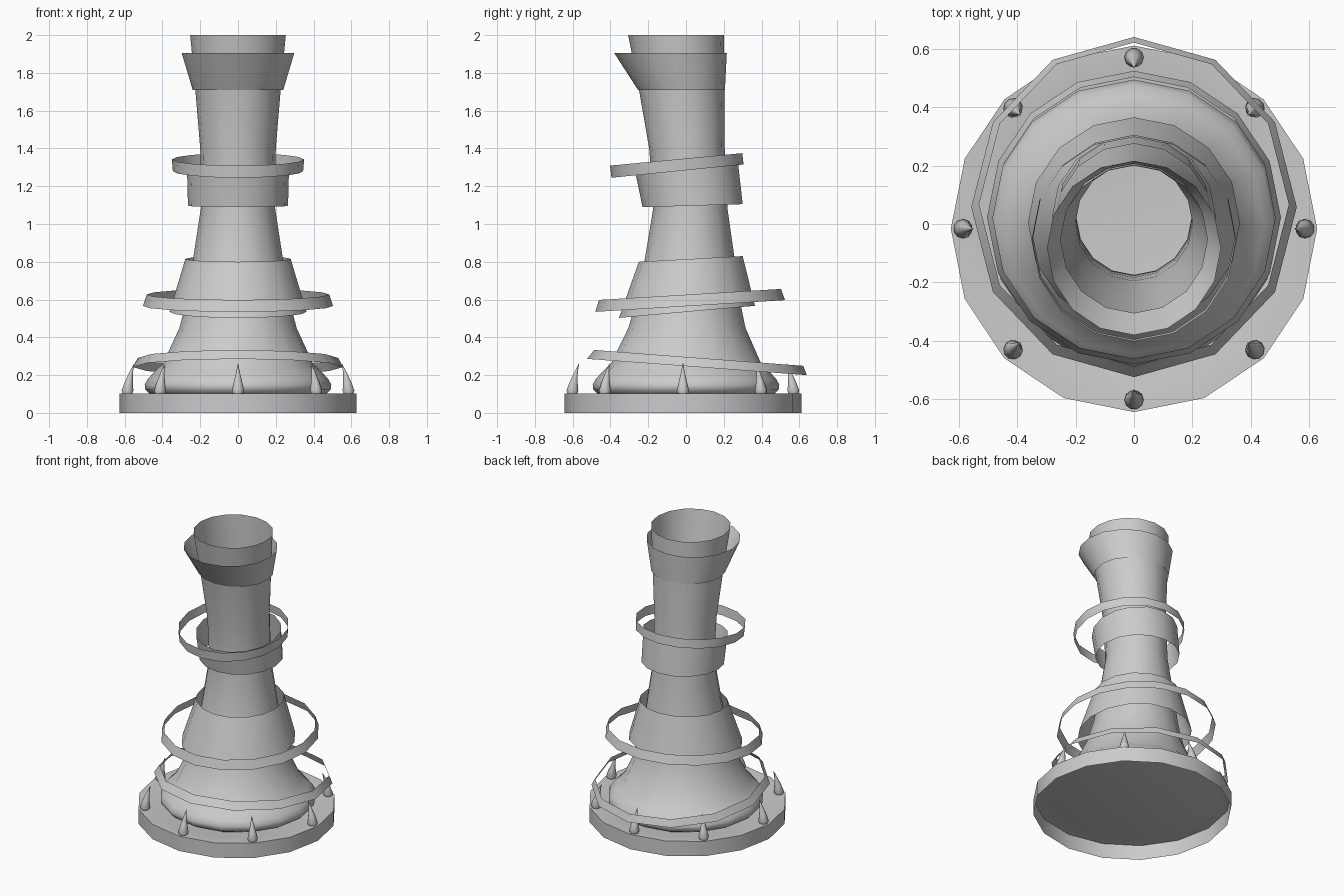
import bpy
import math

if "Cube" in bpy.data.objects:
    bpy.data.objects.remove(bpy.data.objects["Cube"])


def loft(name, rings, sides=16, cap=False, shift=(0, 0), turn=0):
    """Open shell through rings of (centre_y, centre_z, radius_x, radius_y, rise at back)."""
    verts, faces = [], []
    ct, st = math.cos(turn), math.sin(turn)
    for cy, cz, rx, ry, rise in rings:
        for i in range(sides):
            a = 2 * math.pi * i / sides
            x, y = rx * math.cos(a), cy + ry * math.sin(a)
            verts.append((shift[0] + x * ct - y * st, shift[1] + x * st + y * ct,
                          cz + rise * math.sin(a)))
    for k in range(len(rings) - 1):
        for i in range(sides):
            j = (i + 1) % sides
            lo, hi = k * sides, (k + 1) * sides
            faces.append((lo + i, lo + j, hi + j, hi + i))
    if cap:
        top = (len(rings) - 1) * sides
        faces.append(tuple(range(top, top + sides)))
    mesh = bpy.data.meshes.new(name)
    mesh.from_pydata(verts, [], faces)
    obj = bpy.data.objects.new(name, mesh)
    bpy.context.collection.objects.link(obj)
    bpy.ops.object.select_all(action='DESELECT')
    obj.select_set(True)
    bpy.context.view_layer.objects.active = obj
    bpy.ops.object.shade_smooth_by_angle(angle=math.radians(40))
    return obj


# Base plate: open underneath, closed on top with a shallow dish around the foot
BASE_Y = -0.0165
loft("base_plate", [(BASE_Y, 0, .627, .627, 0), (BASE_Y, .103, .627, .627, 0),
                    (BASE_Y, .10, .54, .54, 0), (BASE_Y, .085, .47, .47, 0)], cap=True)

# Leaning hollow column with a rounded, bulging foot
column = [(0, .088, .44), (0, .105, .472), (0, .125, .491), (0, .15, .494), (0, .18, .477),
          (0, .215, .445), (0, .26, .398),
          (.005, .45, .31), (.012, .60, .272), (.02, .82, .237), (.023, 1.08, .197),
          (.015, 1.25, .198), (.005, 1.40, .20), (-.022, 1.70, .225), (-.053, 2.0, .253)]
loft("column", [(y, z, r, r, 0) for y, z, r in column])

# Sleeves around the column
loft("lower_sleeve", [(.005, .535, .363, .36, .032), (.025, .815, .279, .275, .015)])
loft("middle_sleeve", [(.035, 1.097, .265, .265, .008), (.005, 1.292, .27, .27, .035)])
loft("top_collar", [(-.024, 1.71, .24, .23, 0), (-.082, 1.905, .298, .298, 0)])

# Loose tilted hoops
loft("lower_hoop", [(.058, .243, .557, .582, -.043), (.067, .291, .53, .554, -.042)], sides=12)
loft("middle_hoop", [(.022, .566, .503, .502, .031), (.021, .627, .483, .482, .029)])
loft("upper_hoop", [(-.045, 1.28, .345, .35, .035), (-.052, 1.342, .35, .35, .033)])

# Ring of inward-leaning spikes on the plate
for i in range(8):
    a = i * math.pi / 4
    spike = [(0, .103, .028), (0, .118, .033), (.006, .16, .023), (.018, .21, .011), (.035, .262, .0005)]
    loft(f"spike_{i + 1}", [(y, z, r, r, 0) for y, z, r in spike], sides=10,
         shift=(.585 * math.cos(a), BASE_Y + .585 * math.sin(a)), turn=a + math.pi / 2)
